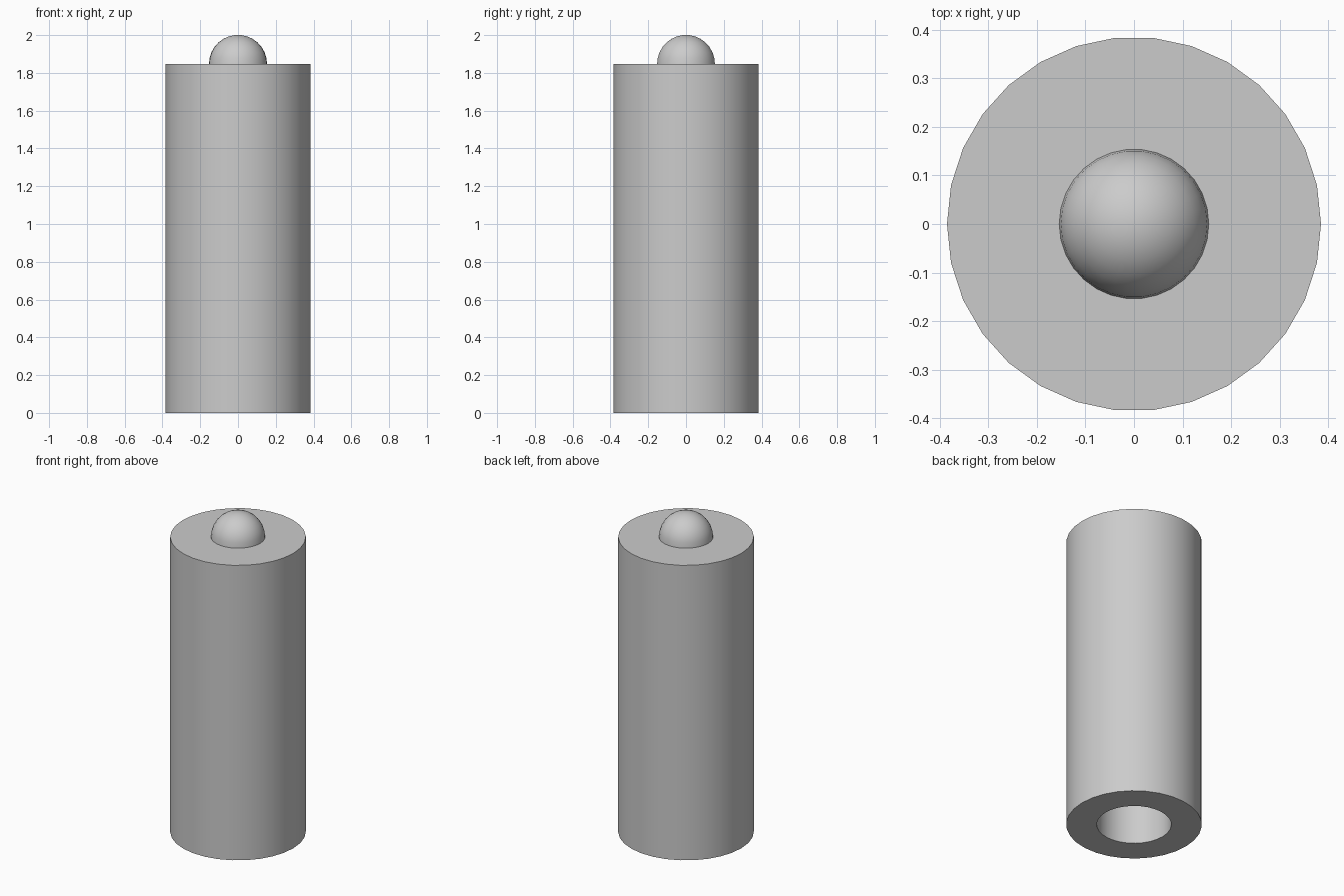
import bpy, bmesh
from math import cos, sin, pi, radians

cube = bpy.data.objects.get("Cube")
if cube:
    bpy.data.objects.remove(cube, do_unlink=True)

SIDES = 30
OUTER_R, BORE_R, KNOB_R = 0.385, 0.212, 0.154
BODY_TOP, BORE_TOP = 1.847, 1.54

grey = bpy.data.materials.new("light grey")
grey.use_nodes = True
colour = (0.6, 0.6, 0.6, 1)
grey.diffuse_color = colour
grey.node_tree.nodes["Principled BSDF"].inputs["Base Color"].default_value = colour


def lathe(name, profile):
    """Revolve (radius, z) points around z, capping both ends."""
    bm = bmesh.new()
    rings = [[bm.verts.new((r * cos(2 * pi * i / SIDES), r * sin(2 * pi * i / SIDES), z))
              for i in range(SIDES)] for r, z in profile]
    for low, high in zip(rings, rings[1:]):
        for i in range(SIDES):
            j = (i + 1) % SIDES
            bm.faces.new((low[i], low[j], high[j], high[i]))
    bm.faces.new(rings[0])
    bm.faces.new(rings[-1])
    bmesh.ops.recalc_face_normals(bm, faces=bm.faces)
    mesh = bpy.data.meshes.new(name)
    bm.to_mesh(mesh)
    bm.free()
    mesh.materials.append(grey)
    obj = bpy.data.objects.new(name, mesh)
    bpy.context.collection.objects.link(obj)
    bpy.ops.object.select_all(action='DESELECT')
    obj.select_set(True)
    bpy.context.view_layer.objects.active = obj
    bpy.ops.object.shade_smooth_by_angle(angle=radians(30))
    return obj


# Cylinder with a blind bore in its underside
lathe("body", [(BORE_R, BORE_TOP), (BORE_R, 0), (OUTER_R, 0), (OUTER_R, BODY_TOP)])

# Half-round knob on the top face
angles = [radians(a) for a in range(0, 90, 12)]
lathe("top_knob", [(KNOB_R * cos(a), BODY_TOP + KNOB_R * sin(a)) for a in angles])
